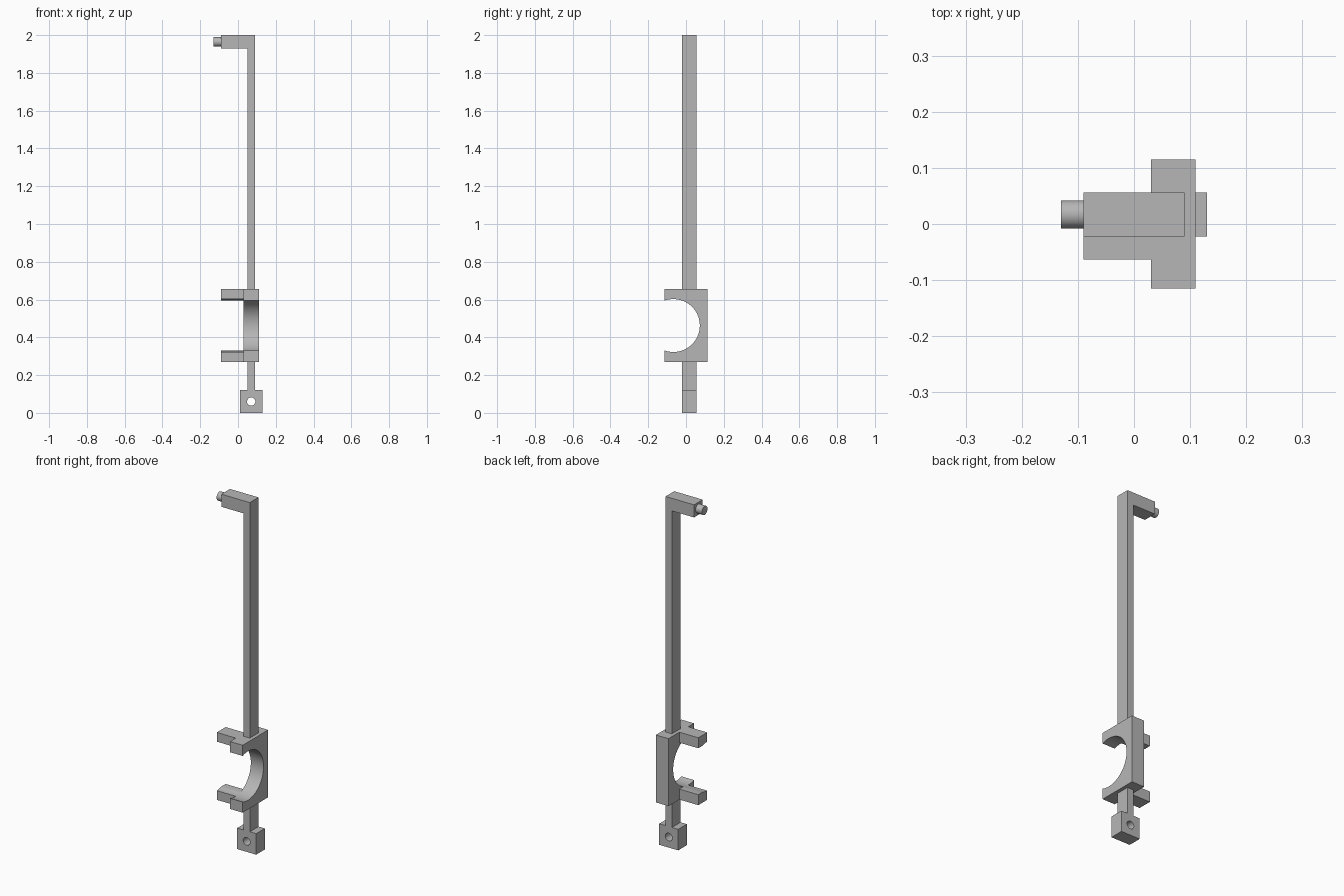
import bpy
import bmesh
from math import acos, asin, cos, sin, radians
from mathutils import Matrix, Vector

cube = bpy.data.objects.get("Cube")
if cube:
    bpy.data.objects.remove(cube, do_unlink=True)

GREY = (0.47, 0.47, 0.47, 1)
mat = bpy.data.materials.new("plain grey")
mat.use_nodes = True
mat.diffuse_color = GREY
mat.node_tree.nodes["Principled BSDF"].inputs["Base Color"].default_value = GREY


def finish(name, bm):
    bmesh.ops.recalc_face_normals(bm, faces=bm.faces)
    mesh = bpy.data.meshes.new(name)
    bm.to_mesh(mesh)
    bm.free()
    mesh.materials.append(mat)
    obj = bpy.data.objects.new(name, mesh)
    bpy.context.collection.objects.link(obj)
    return obj


def activate(obj):
    bpy.ops.object.select_all(action='DESELECT')
    obj.select_set(True)
    bpy.context.view_layer.objects.active = obj


def smooth(obj):
    activate(obj)
    bpy.ops.object.shade_smooth_by_angle(angle=radians(30))


def extrude(name, points, axis, start, end):
    """Extrude a profile along x (points are y, z) or along y (points are x, z)."""
    bm = bmesh.new()
    place = (lambda a, b: (start, a, b)) if axis == 'x' else (lambda a, b: (a, start, b))
    face = bm.faces.new([bm.verts.new(place(a, b)) for a, b in points])
    new = bmesh.ops.extrude_face_region(bm, geom=[face])["geom"]
    shift = Vector((end - start, 0, 0) if axis == 'x' else (0, end - start, 0))
    bmesh.ops.translate(bm, vec=shift, verts=[v for v in new if isinstance(v, bmesh.types.BMVert)])
    return finish(name, bm)


def cylinder(name, centre, radius, depth, axis):
    bm = bmesh.new()
    turn = Matrix.Rotation(radians(90), 4, 'Y' if axis == 'x' else 'X')
    bmesh.ops.create_cone(bm, cap_ends=True, segments=48, radius1=radius, radius2=radius,
                          depth=depth, matrix=Matrix.Translation(centre) @ turn)
    return finish(name, bm)


def rect(a0, a1, b0, b1):
    return [(a0, b0), (a1, b0), (a1, b1), (a0, b1)]


# Shared dimensions
BAR_Y = (-0.022, 0.056)
BORE_Y, BORE_Z, BORE_R = -0.067, 0.4625, 0.14
CLAMP_LOW, CLAMP_TOP = 0.27, 0.655


def bore_arc(a0, a1, steps):
    angles = [a0 + (a1 - a0) * i / steps for i in range(steps + 1)]
    return [(BORE_Y + BORE_R * cos(a), BORE_Z + BORE_R * sin(a)) for a in angles]


# Upright bar with the arm at its top
extrude("upright_and_arm", [(0.05, CLAMP_TOP), (0.09, CLAMP_TOP), (0.09, 2), (-0.09, 2),
                            (-0.09, 1.928), (0.05, 1.928)], 'y', *BAR_Y)
extrude("lower_bar", rect(0.05, 0.09, 0.12, CLAMP_LOW), 'y', *BAR_Y)

# Round pin on the end of the arm
smooth(cylinder("arm_pin", (-0.11, 0.017, 1.964), 0.025, 0.04, 'x'))

# Open clamp block with its round bore
lip = -0.115
mouth = acos((lip - BORE_Y) / BORE_R)
smooth(extrude("clamp", bore_arc(mouth, -mouth, 64)
               + [(lip, CLAMP_LOW), (-lip, CLAMP_LOW), (-lip, CLAMP_TOP), (lip, CLAMP_TOP)],
               'x', 0.03, 0.11))

# Upper and lower prongs, shaped by the bore
prong_front, prong_back, prong_under = -0.063, 0.017, 0.595
outline = bore_arc(acos((prong_front - BORE_Y) / BORE_R),
                   asin((prong_under - BORE_Z) / BORE_R), 6)
outline += [(prong_back, prong_under), (prong_back, CLAMP_TOP), (prong_front, CLAMP_TOP)]
smooth(extrude("upper_prong", outline, 'x', -0.09, 0.03))
smooth(extrude("lower_prong", [(y, 2 * BORE_Z - z) for y, z in outline], 'x', -0.09, 0.03))

# Foot block with a drilled hole
foot = extrude("foot", rect(0.01, 0.13, 0, 0.12), 'y', *BAR_Y)
drill = cylinder("foot_drill", (0.07, 0.017, 0.06), 0.022, 0.2, 'y')
drill.hide_render = True
cut = foot.modifiers.new("hole", 'BOOLEAN')
cut.operation = 'DIFFERENCE'
cut.solver = 'EXACT'
cut.object = drill
activate(foot)
bpy.ops.object.modifier_apply(modifier=cut.name)
bpy.data.objects.remove(drill, do_unlink=True)
smooth(foot)
